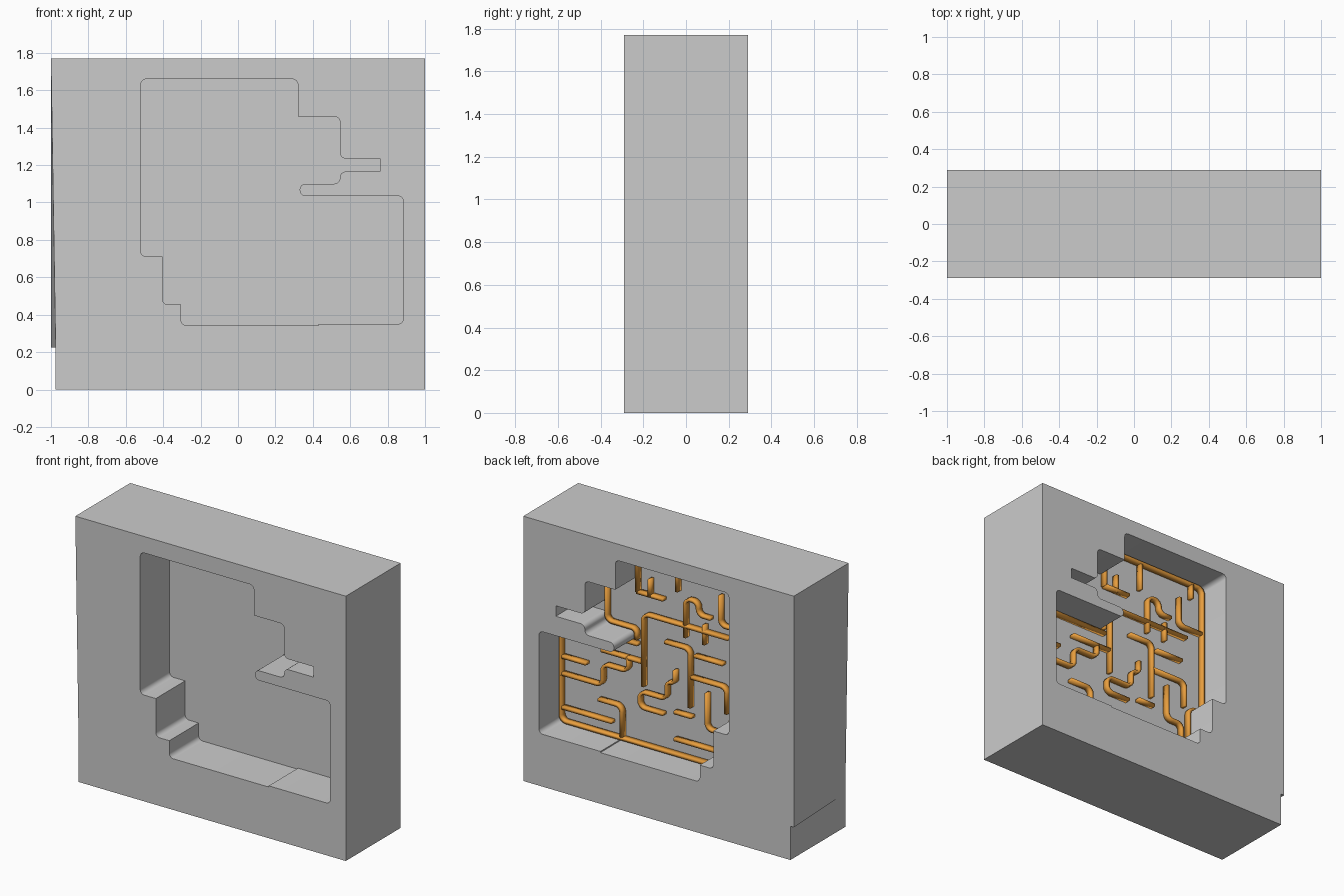
import bpy, bmesh
from mathutils import Vector

cube = bpy.data.objects.get("Cube")
if cube:
    bpy.data.objects.remove(cube, do_unlink=True)

HALF_DEPTH, HEIGHT, SIDE = 0.29, 1.77, -0.975


def make_material(name, rgb):
    mat = bpy.data.materials.new(name)
    mat.use_nodes = True
    mat.diffuse_color = (*rgb, 1)
    mat.node_tree.nodes["Principled BSDF"].inputs["Base Color"].default_value = (*rgb, 1)
    return mat


grey = make_material("light grey", (0.6, 0.6, 0.6))
orange = make_material("orange", (0.85, 0.36, 0.05))


def trace(x, z, *stops, across=True):
    """Right-angled path: each stop changes x and z in turn."""
    path = [Vector((x, z))]
    for stop in stops:
        x, z = (stop, z) if across else (x, stop)
        across = not across
        path.append(Vector((x, z)))
    return path


def rounded(path, radius, closed=False, sharp=(), steps=6):
    """Round every corner of a path except the sharp ones."""
    out, n = [], len(path)
    for i, p in enumerate(path):
        if i in sharp or (not closed and i in (0, n - 1)):
            out.append(p)
            continue
        before, after = path[i - 1] - p, path[(i + 1) % n] - p
        r = min(radius, before.length * 0.48, after.length * 0.48)
        a, b = p + before.normalized() * r, p + after.normalized() * r
        centre = a + b - p
        for k in range(steps + 1):
            spoke = a.lerp(b, k / steps) - centre
            out.append(centre + spoke.normalized() * r)
    return out


def finish(obj, mat):
    obj.data.materials.clear()
    obj.data.materials.append(mat)
    bpy.ops.object.select_all(action="DESELECT")
    obj.select_set(True)
    bpy.context.view_layer.objects.active = obj
    bpy.ops.object.shade_smooth_by_angle()


def mesh_object(name, bm, mat):
    mesh = bpy.data.meshes.new(name)
    bm.to_mesh(mesh)
    bm.free()
    obj = bpy.data.objects.new(name, mesh)
    bpy.context.collection.objects.link(obj)
    finish(obj, mat)
    return obj


def slab(name, loops, y, half_thickness, mat):
    """Fill closed loops in the x-z plane (inner loops are holes) and thicken along y."""
    curve = bpy.data.curves.new(name, "CURVE")
    curve.dimensions = "2D"
    curve.fill_mode = "BOTH"
    curve.extrude = half_thickness
    for loop in loops:
        spline = curve.splines.new("POLY")
        spline.points.add(len(loop) - 1)
        for point, p in zip(spline.points, loop):
            point.co = (p.x, p.y, 0, 1)
        spline.use_cyclic_u = True
    helper = bpy.data.objects.new(name + " helper", curve)
    bpy.context.collection.objects.link(helper)
    graph = bpy.context.evaluated_depsgraph_get()
    mesh = bpy.data.meshes.new_from_object(helper.evaluated_get(graph))
    bpy.data.objects.remove(helper, do_unlink=True)
    bm = bmesh.new()
    bm.from_mesh(mesh)
    for v in bm.verts:
        v.co = (v.co.x, y - v.co.z, v.co.y)
    bmesh.ops.remove_doubles(bm, verts=bm.verts, dist=0.0001)
    bmesh.ops.recalc_face_normals(bm, faces=bm.faces)
    mesh_object(name, bm, mat)


# Block with a stepped opening, closed by a thin panel near the middle
outline = trace(-0.52, 1.66, 0.32, 1.46, 0.545, 1.235, 0.76, 1.165, 0.545, 1.1, 0.33,
                1.035, 0.885, 0.35, 0.43, 0.342, -0.305, 0.455, -0.405, 0.71, -0.52)
opening = rounded(outline, 0.03, closed=True, sharp=(2, 5, 6, 13, 14, 16, 18))
block = trace(SIDE, 0, 1, HEIGHT, SIDE)
slab("block", [block, opening], 0, HALF_DEPTH, grey)
slab("maze_panel", [opening], 0.035, 0.015, grey)

# Slanted facing on the right side
bm = bmesh.new()
for x, front, z in ((-1, 1, HEIGHT), (-1, -1, HEIGHT), (-1, 1, 0.225),
                    (SIDE, 1, HEIGHT), (SIDE, -1, HEIGHT), (SIDE, 1, 0.225),
                    (SIDE, -1, 0.225), (SIDE, -1, 1.74)):
    bm.verts.new((x, front * HALF_DEPTH, z))
bmesh.ops.convex_hull(bm, input=bm.verts)
bmesh.ops.recalc_face_normals(bm, faces=bm.faces)
mesh_object("side_facing", bm, grey)


def maze_walls(name, paths):
    """Upright ribbons standing on the back of the panel, thickened evenly."""
    bm = bmesh.new()
    for path in paths:
        rows = [[bm.verts.new((p.x, y, p.y)) for y in (0.045, 0.09)]
                for p in rounded(path, 0.04, steps=4)]
        for (a, b), (c, d) in zip(rows, rows[1:]):
            bm.faces.new((a, b, d, c))
    obj = mesh_object(name, bm, orange)
    solid = obj.modifiers.new("thickness", "SOLIDIFY")
    solid.thickness = 0.02
    solid.offset = 0


def down(*values):
    return trace(*values, across=False)


# Walls that follow the edge of the opening
maze_walls("border_walls", [
    trace(0.3, 1.02, 0.868, 0.36, -0.288),
    down(0.305, 1.37, 1.642, -0.502, 0.73, -0.388, 0.47),
    down(0.53, 1.44, 1.12, 0.31, 1.05),
])

# Inner walls of the upper half
maze_walls("upper_walls", [
    trace(0.11, 1.37, 0.305),
    down(0.21, 1.48, 1.36),
    down(0.01, 1.64, 1.45),
    down(-0.41, 1.64, 1.54),
    down(-0.31, 1.51, 1.31, -0.5),
    down(-0.05, 1.16, 1.42, -0.145, 1.335, -0.24),
    down(0.26, 0.75, 1.235, -0.37),
    down(-0.19, 1.28, 1.15),
    trace(-0.12, 1.055, -0.33),
    trace(0.1, 1.09, -0.085, 0.7),
    trace(-0.085, 0.905, -0.355, 0.73),
])

# Inner walls of the lower half
maze_walls("lower_walls", [
    trace(0.57, 0.91, 0.26),
    trace(0.868, 0.79, 0.68),
    trace(0.868, 0.676, 0.56, 0.82, 0.37, 0.92),
    trace(0.868, 0.45, 0.49),
    trace(0.59, 0.575, 0.42, 0.36),
    down(0.025, 0.92, 0.83, 0.085, 0.71, 0.286, 0.605, 0.11),
    trace(0.03, 0.64, -0.1),
    down(-0.21, 0.83, 0.59, -0.33, 0.47),
    trace(0.03, 0.46, -0.27),
])
